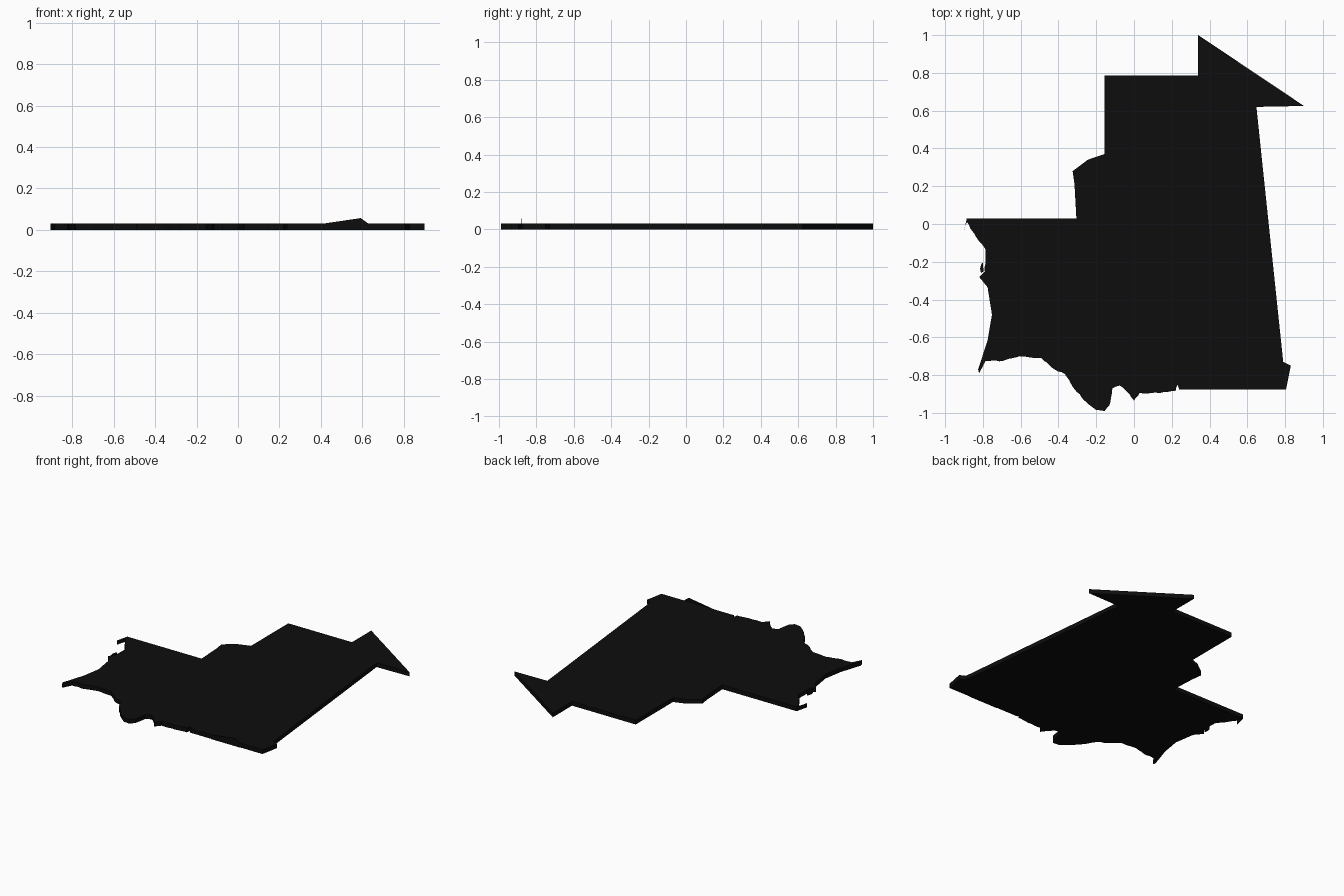
import bpy
import bmesh
import random
from mathutils import Vector

random.seed(4)
THICKNESS = 0.03

default_cube = bpy.data.objects.get("Cube")
if default_cube:
    bpy.data.objects.remove(default_cube, do_unlink=True)

# One near-black material for the whole model
black = bpy.data.materials.new("matte black")
black.use_nodes = True
colour = (0.004, 0.004, 0.004, 1)
black.diffuse_color = colour
black.node_tree.nodes["Principled BSDF"].inputs["Base Color"].default_value = colour


def extruded_plate(name, outline, direction):
    """Fill a closed outline and extrude it into a flat-faced plate."""
    bm = bmesh.new()
    face = bm.faces.new([bm.verts.new(point) for point in outline])
    result = bmesh.ops.extrude_face_region(bm, geom=[face], use_keep_orig=True)
    moved = [item for item in result["geom"] if isinstance(item, bmesh.types.BMVert)]
    bmesh.ops.translate(bm, verts=moved, vec=direction)
    bmesh.ops.recalc_face_normals(bm, faces=bm.faces)
    caps = [f for f in bm.faces if len(f.verts) > 4]
    bmesh.ops.triangulate(bm, faces=caps, ngon_method="EAR_CLIP")
    mesh = bpy.data.meshes.new(name)
    bm.to_mesh(mesh)
    bm.free()
    mesh.materials.append(black)
    plate = bpy.data.objects.new(name, mesh)
    bpy.context.collection.objects.link(plate)
    return plate


def roughen(path, step=0.02, amount=0.003):
    """Split a path into short pieces and shift the new points a little."""
    rough = []
    for start, end in zip(path, path[1:]):
        start, end = Vector(start), Vector(end)
        pieces = max(1, round((end - start).length / step))
        side = (end - start).orthogonal().normalized()
        for i in range(pieces):
            shift = random.uniform(-amount, amount) if i else 0
            rough.append(start.lerp(end, i / pieces) + side * shift)
    return rough + [Vector(path[-1])]


# Straight edges: left step, top corner, long slanted side, front edge
straight_edges = [
    (-.885, .03), (-.305, .03), (-.315, .21), (-.325, .28), (-.245, .34),
    (-.157, .37), (-.157, .785), (.34, .785), (.34, 1), (.9, .625),
    (.648, .62), (.79, -.73), (.83, -.75), (.805, -.877),
]

# Ragged front edge, running towards the right corner
ragged_front = [
    (.24, -.877), (.23, -.85), (.22, -.885), (.135, -.895), (.03, -.895),
    (0, -.935), (-.035, -.89), (-.075, -.855), (-.115, -.87), (-.13, -.96),
    (-.155, -.99), (-.2, -.985), (-.25, -.945), (-.315, -.875),
    (-.365, -.795), (-.42, -.77), (-.49, -.71), (-.605, -.7),
    (-.695, -.725), (-.785, -.725), (-.82, -.79),
]

# Smoother curved right side, then the broken upper part with its hook
curved_side = [
    (-.825, -.77), (-.775, -.615), (-.752, -.48), (-.775, -.335),
]
broken_side = [
    (-.82, -.28), (-.79, -.25), (-.785, -.135), (-.835, -.07),
    (-.885, .01), (-.905, -.055),
]

outline = straight_edges + roughen(ragged_front) + curved_side + roughen(broken_side)
extruded_plate("slab", [(p[0], p[1], 0) for p in outline], (0, 0, THICKNESS))

# Small loose fragment beside the broken side
fragment = [(-.81, -.26), (-.797, -.25), (-.8, -.205), (-.807, -.21), (-.815, -.235)]
extruded_plate("loose_fragment", [(x, y, 0) for x, y in fragment], (0, 0, THICKNESS))

# Thin upright fin on the front edge
fin = [(.41, 0), (.63, 0), (.63, THICKNESS), (.593, .057), (.41, THICKNESS)]
extruded_plate("front_fin", [(x, -.88, z) for x, z in fin], (0, .002, 0))
